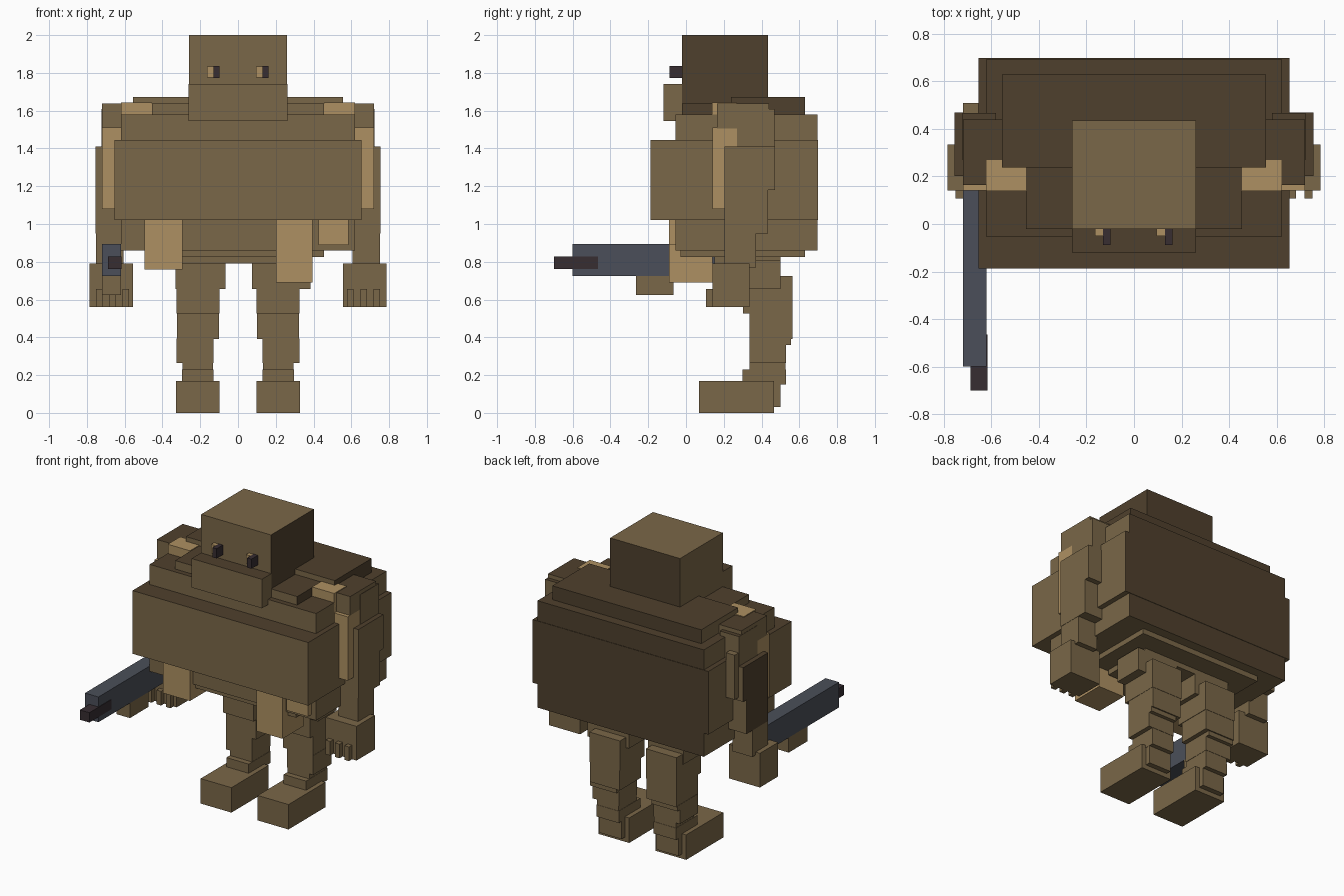
import bpy, bmesh
from mathutils import Vector

cube = bpy.data.objects.get("Cube")
if cube:
    bpy.data.objects.remove(cube, do_unlink=True)


def material(name, rgb):
    m = bpy.data.materials.new(name)
    m.use_nodes = True
    m.diffuse_color = (*rgb, 1)
    m.node_tree.nodes["Principled BSDF"].inputs["Base Color"].default_value = (*rgb, 1)
    return m


BROWN = material("brown", (0.195, 0.136, 0.065))
DARK = material("dark_brown", (0.078, 0.051, 0.026))
TAN = material("tan", (0.42, 0.28, 0.122))
STEEL = material("blue_steel", (0.07, 0.078, 0.1))
BLACK = material("soft_black", (0.038, 0.026, 0.031))

DIRS = {"right": (-1, 0, 0), "left": (1, 0, 0), "back": (0, 1, 0), "top": (0, 0, 1)}


def box(name, x, y, z, mat=BROWN, dark=""):
    """Box from ranges; the faces listed in dark take the dark brown."""
    bm = bmesh.new()
    bmesh.ops.create_cube(bm, size=1)
    for v in bm.verts:
        v.co = [r[0] if c < 0 else r[1] for c, r in zip(v.co, (x, y, z))]
    bmesh.ops.recalc_face_normals(bm, faces=bm.faces)
    for f in bm.faces:
        f.normal_update()
        f.material_index = int(any(f.normal.dot(Vector(DIRS[d])) > 0.9 for d in dark.split()))
    me = bpy.data.meshes.new(name)
    bm.to_mesh(me)
    bm.free()
    me.materials.append(mat)
    me.materials.append(DARK)
    ob = bpy.data.objects.new(name, me)
    bpy.context.collection.objects.link(ob)
    return ob


def wide(name, half, y, z, mat=BROWN, dark=""):
    box(name, (-half, half), y, z, mat, dark)


def pair(name, x, y, z, mat=BROWN, dark="", right_dark=""):
    box("left_" + name, x, y, z, mat, dark)
    box("right_" + name, (-x[1], -x[0]), y, z, mat, dark + " " + right_dark)


# Head
wide("head", 0.26, (-0.02, 0.435), (1.55, 2), dark="left back")
wide("muzzle", 0.262, (-0.12, -0.02), (1.545, 1.74), dark="top")
for side, x in (("right", -0.165), ("left", 0.095)):
    box(side + "_eye_white", (x, x + 0.035), (-0.05, -0.01), (1.775, 1.835), TAN)
    box(side + "_pupil", (x + 0.035, x + 0.067), (-0.088, -0.01), (1.772, 1.837), BLACK)

# Torso
wide("body", 0.62, (-0.055, 0.695), (0.86, 1.58), dark="top back")
wide("chest", 0.655, (-0.188, 0.698), (1.02, 1.445), dark="top back")
wide("collar", 0.455, (-0.02, 0.3), (1.5, 1.637), dark="top left back")
wide("upper_back", 0.555, (0.237, 0.63), (1.5, 1.673), dark="top left back")
wide("waist", 0.455, (-0.03, 0.63), (0.825, 0.87))
wide("pelvis", 0.33, (0.15, 0.5), (0.79, 0.83))

# Hanging cloth
box("left_cloth", (0.2, 0.395), (-0.09, 0.14), (0.69, 1.03), TAN)
box("left_side_cloth", (0.425, 0.585), (-0.09, 0.1), (0.89, 1.03), TAN)
box("right_cloth", (-0.495, -0.295), (-0.09, 0.14), (0.76, 1.03), TAN)

# Arms
pair("shoulder_pad", (0.455, 0.62), (0.138, 0.27), (1.4, 1.642), TAN)
pair("shoulder_cap", (0.5, 0.72), (0.165, 0.44), (1.505, 1.637), dark="top")
pair("arm_wrap", (0.6, 0.72), (0.14, 0.272), (1.08, 1.51), TAN)
pair("shoulder_back", (0.58, 0.722), (0.27, 0.468), (1.18, 1.61), dark="top")
pair("upper_arm", (0.6, 0.755), (0.203, 0.47), (1.18, 1.41), dark="top", right_dark="right")
pair("elbow", (0.6, 0.755), (0.203, 0.435), (0.95, 1.18), right_dark="right")
pair("forearm", (0.605, 0.753), (0.203, 0.37), (0.77, 0.95))
pair("hand", (0.555, 0.785), (0.14, 0.335), (0.56, 0.79))
for i in range(3):
    x = 0.578 + i * 0.07
    pair(f"finger_{i + 1}", (x, x + 0.034), (0.107, 0.15), (0.56, 0.655))
box("right_elbow_guard", (-0.72, -0.655), (0.4, 0.51), (1.2, 1.5))

# Weapon
box("gun_body", (-0.72, -0.62), (-0.6, 0.175), (0.725, 0.895), STEEL)
box("gun_barrel", (-0.688, -0.617), (-0.7, -0.465), (0.762, 0.828), BLACK)
box("front_grip", (-0.72, -0.62), (-0.265, -0.065), (0.625, 0.726))

# Legs
box("left_hip", (0.075, 0.385), (0.3, 0.5), (0.655, 0.81))
box("right_hip", (-0.33, -0.067), (0.3, 0.5), (0.655, 0.81))
pair("thigh", (0.097, 0.325), (0.303, 0.565), (0.525, 0.725))
pair("knee", (0.1, 0.323), (0.335, 0.563), (0.39, 0.53))
pair("shin", (0.13, 0.325), (0.335, 0.555), (0.36, 0.395))
pair("calf", (0.13, 0.325), (0.335, 0.53), (0.265, 0.365))
pair("ankle", (0.132, 0.295), (0.337, 0.528), (0.19, 0.27))
pair("ankle_cuff", (0.13, 0.297), (0.3, 0.53), (0.15, 0.23))
pair("heel", (0.13, 0.295), (0.4, 0.5), (0.03, 0.19))
pair("foot", (0.098, 0.327), (0.07, 0.465), (0, 0.168))
